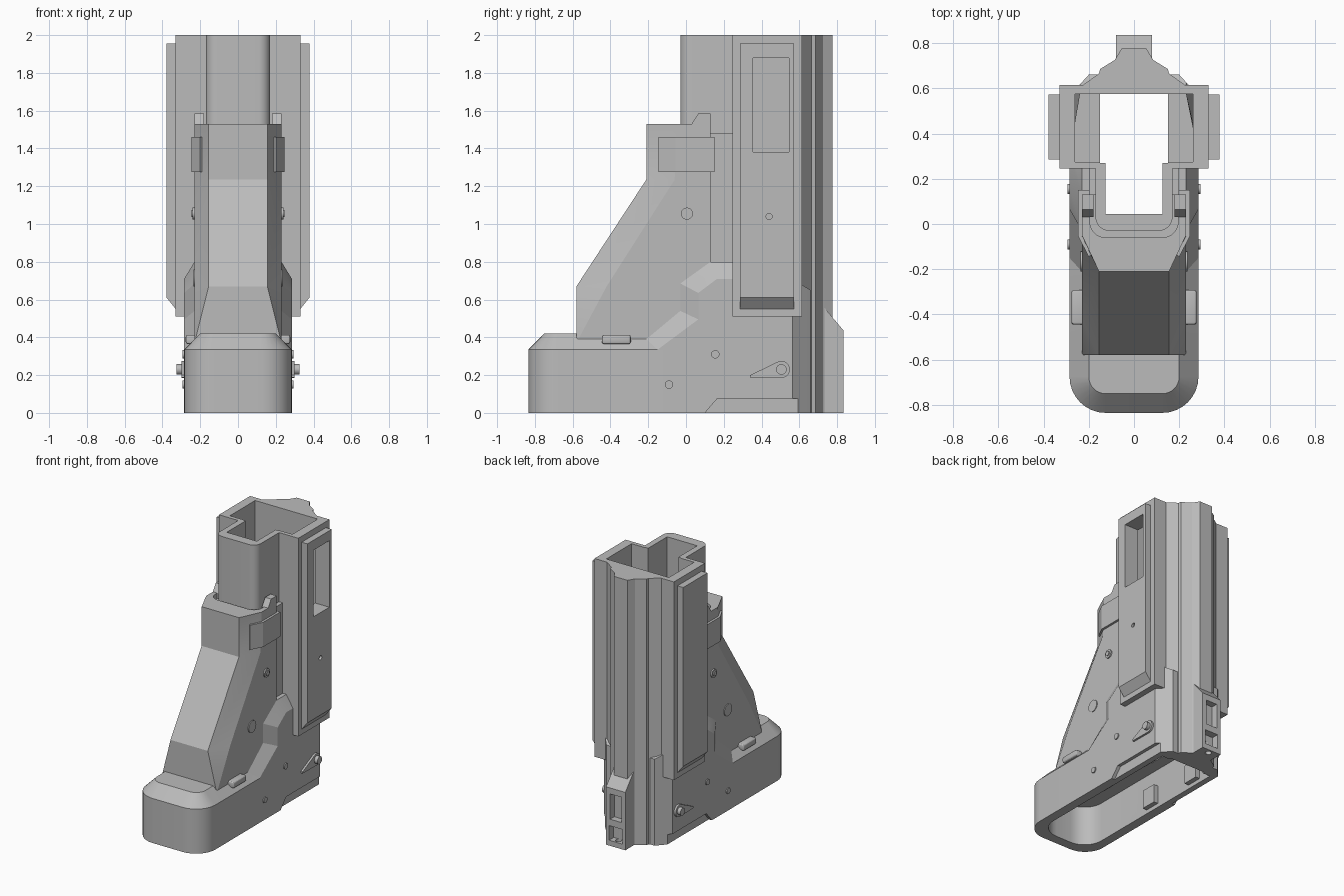
import bpy
import bmesh
from math import sin, cos, pi

cube = bpy.data.objects.get("Cube")
if cube:
    bpy.data.objects.remove(cube, do_unlink=True)

grey = bpy.data.materials.new("plain_grey")
grey.use_nodes = True
colour = (0.5, 0.5, 0.5, 1)
grey.diffuse_color = colour
for node in grey.node_tree.nodes:
    if node.type == 'BSDF_PRINCIPLED':
        node.inputs["Base Color"].default_value = colour

parts = []


def loft(name, rings, keep=True):
    """Solid skinned through rings with equal point counts."""
    bm = bmesh.new()
    vs = [[bm.verts.new(p) for p in ring] for ring in rings]
    n = len(vs[0])
    for a, b in zip(vs, vs[1:]):
        for i in range(n):
            j = (i + 1) % n
            bm.faces.new((a[i], a[j], b[j], b[i]))
    bm.faces.new(vs[0][::-1])
    bm.faces.new(vs[-1])
    bmesh.ops.recalc_face_normals(bm, faces=bm.faces)
    mesh = bpy.data.meshes.new(name)
    bm.to_mesh(mesh)
    bm.free()
    ob = bpy.data.objects.new(name, mesh)
    bpy.context.collection.objects.link(ob)
    mesh.materials.append(grey)
    if keep:
        parts.append(ob)
    else:
        ob.hide_render = True
    return ob


def along_z(name, pts, a, b, keep=True):
    return loft(name, [[(x, y, z) for x, y in pts] for z in (a, b)], keep)


def along_x(name, pts, a, b, keep=True):
    return loft(name, [[(x, y, z) for y, z in pts] for x in (a, b)], keep)


def box(name, x0, x1, y0, y1, z0, z1, keep=True):
    return along_z(name, [(x0, y0), (x1, y0), (x1, y1), (x0, y1)], z0, z1, keep)


def circle(cx, cy, r, n=20):
    return [(cx + r * cos(2 * pi * i / n), cy + r * sin(2 * pi * i / n)) for i in range(n)]


def plan(w, front, back, r, n=8):
    """Rectangle with two rounded front corners."""
    arc = [(w - r + r * sin(pi / 2 * i / n), front + r - r * cos(pi / 2 * i / n))
           for i in range(n + 1)]
    right = arc + [(w, back)]
    return right + [(-x, y) for x, y in reversed(right)]


def mirrored(half):
    return half + [(-x, y) for x, y in reversed(half)]


def cut(ob, tools):
    for c in tools:
        m = ob.modifiers.new("cut", 'BOOLEAN')
        m.operation = 'DIFFERENCE'
        m.solver = 'EXACT'
        m.object = c


# Cutters for the feed shaft and the hollow underside
shaft_rear = box("cut_shaft_rear", -.15, .15, .27, .575, -.1, 2.1, False)
shaft_front = box("cut_shaft_front", -.125, .125, .045, .3, -.1, 2.1, False)
shaft_wide = box("cut_shaft_wide", -.26, .26, .275, .575, .6, 2.1, False)
underside = along_z("cut_underside", plan(.215, -.76, .56, .15), -.1, .3, False)
shaft = [shaft_rear, shaft_front, shaft_wide]
cutters = shaft + [underside]

# Upright housing: rounded neck in front, wide box behind
outline = plan(.17, -.03, .245, .06)
half = len(outline) // 2
outline = outline[:half] + mirrored([(.33, .245), (.33, .615)]) + outline[half:]
housing = along_z("housing", outline, .51, 2)

# Rear spine
along_z("rear_spine", mirrored([(.225, .6), (.225, .615), (.155, .665), (.15, .685),
                                (.085, .725), (.055, .775)]), 0, 2)

# Side rails with a sloped foot; the left one has a slot
rails = {}
for s, side in ((1, "left"), (-1, "right")):
    rails[s] = loft(side + "_rail", [
        [(s * x, y, z) for x, z in ((.3, .55), (.33, .55), (.378, .61), (.378, 1.955), (.3, 1.955))]
        for y in (.285, .573)])
slot = box("cut_slot", .2, .5, .355, .545, 1.38, 1.88, False)
pin_hole = along_x("cut_pin_hole", circle(.44, 1.04, .016), .36, .5, False)
cutters += [slot, pin_hole]
cut(housing, shaft + [slot])
cut(rails[1], [slot, pin_hole])

# Base: rounded toe with a sloped rim
toe_low = plan(.285, -.835, -.1, .16)
toe_high = plan(.2, -.75, -.1, .075)
toe = loft("base_toe", [[(x, y, z) for x, y in p]
                        for p, z in ((toe_low, 0), (toe_low, .335), (toe_high, .42))])

# Base: stepped heel with sloped edges and rear chamfers
low = [(-.3, 0), (-.3, .335), (-.15, .335), (.065, .495), (.065, .635), (.165, .71),
       (.3, .71), (.565, .71), (.565, 0)]
high = [(-.3, 0), (-.3, .39), (-.21, .39), (-.03, .54), (-.03, .685), (.13, .8),
        (.3, .8), (.627, .67), (.627, 0)]
core = high[:7] + [(.66, .65), (.66, 0)]
sections = [(.285, low), (.23, high), (.2, core)]
sections += [(-x, p) for x, p in reversed(sections)]
heel = loft("base_heel", [[(x, y, z) for y, z in p] for x, p in sections])

notches = [along_x("cut_notch", [(.1, 0), (.165, .075), (.6, .075), (.6, -.05), (.1, -.05)],
                   s * .26, s * .32, False) for s in (1, -1)]
cutters += notches
cut(toe, [underside])
cut(heel, [underside] + shaft + notches)

# Sloping front body
levels = [(.36, .225, -.58, -.57), (.39, .225, -.58, -.57), (.67, .155, -.58, -.42),
          (1.235, .155, -.21, -.06), (1.53, .155, -.21, -.05)]
body = loft("front_body", [[(x, y, z) for x, y in mirrored([(wf, yf), (.23, yc), (.23, .13)])]
                           for z, wf, yf, yc in levels])
collar_gap = along_z("cut_collar_gap", plan(.195, -.06, .2, .07), 1.49, 1.7, False)
cutters.append(collar_gap)
cut(body, [shaft_front, collar_gap])
bridge = box("bridge", -.2, .2, .1, .25, .5, 1.48)
cut(bridge, [shaft_front])

# Tail block with a pocket, a lower opening and a bolt hole
tail = along_x("tail_block", [(.6, 0), (.6, .56), (.73, .56), (.835, .435), (.835, 0)], -.08, .08)
pockets = [box("cut_pocket", -.047, .047, .785, .9, .2, .39, False),
           box("cut_opening", -.055, .055, .78, .9, .04, .15, False),
           along_z("cut_bolt", circle(0, .8, .022), -.1, .1, False)]
cutters += pockets
cut(tail, pockets)

# Mirrored small fittings
for s, side in ((1, "left_"), (-1, "right_")):
    along_x(side + "collar_ear", [(.03, 1.48), (.03, 1.53), (.065, 1.585), (.13, 1.585), (.13, 1.48)],
            s * .18, s * .23)
    along_z(side + "collar_clip", [(s * x, y) for x, y in (
        (.17, -.12), (.2, -.145), (.247, -.055), (.247, .15), (.2, .15))], 1.275, 1.46)
    along_x(side + "body_screw", circle(.005, 1.055, .032), s * .22, s * .24)
    along_x(side + "body_screw_head", circle(.005, 1.055, .018), s * .22, s * .247)
    along_x(side + "body_disc", circle(-.165, .715, .045), s * .2, s * .236)
    for y, z in ((.155, .31), (-.09, .15)):
        along_x(side + "base_pin", circle(y, z, .022), s * .25, s * .293)

    # Teardrop lever and its pivot
    drop = [(.505 + .045 * cos(a), .23 + .045 * sin(a))
            for a in [pi * (-.55 + 1.2 * i / 14) for i in range(15)]]
    along_x(side + "lever", drop + [(.34, .2), (.34, .187)], s * .27, s * .3)
    along_x(side + "lever_pivot", circle(.505, .23, .028), s * .27, s * .326)

    # Rounded latch on the rim
    latch = box(side + "latch", s * .2, s * .277, -.445, -.292, .365, .413)
    bev = latch.modifiers.new("round", 'BEVEL')
    bev.width = .012
    bev.segments = 3

    # Catches inside the underside
    for y in (-.12, .33):
        box(side + "inner_catch", s * .18, s * .225, y, y + .12, .03, .17)

# Bake the cuts, then remove the cutters
bpy.context.view_layer.update()
graph = bpy.context.evaluated_depsgraph_get()
baked = [(ob, bpy.data.meshes.new_from_object(ob.evaluated_get(graph)))
         for ob in parts if ob.modifiers]
for ob, mesh in baked:
    ob.modifiers.clear()
    ob.data = mesh
for c in cutters:
    bpy.data.objects.remove(c, do_unlink=True)
bpy.context.view_layer.update()

# Smooth the round surfaces, keep edges sharp
bpy.ops.object.select_all(action='DESELECT')
for ob in parts:
    ob.select_set(True)
bpy.context.view_layer.objects.active = housing
bpy.ops.object.shade_smooth_by_angle(angle=pi / 8)
